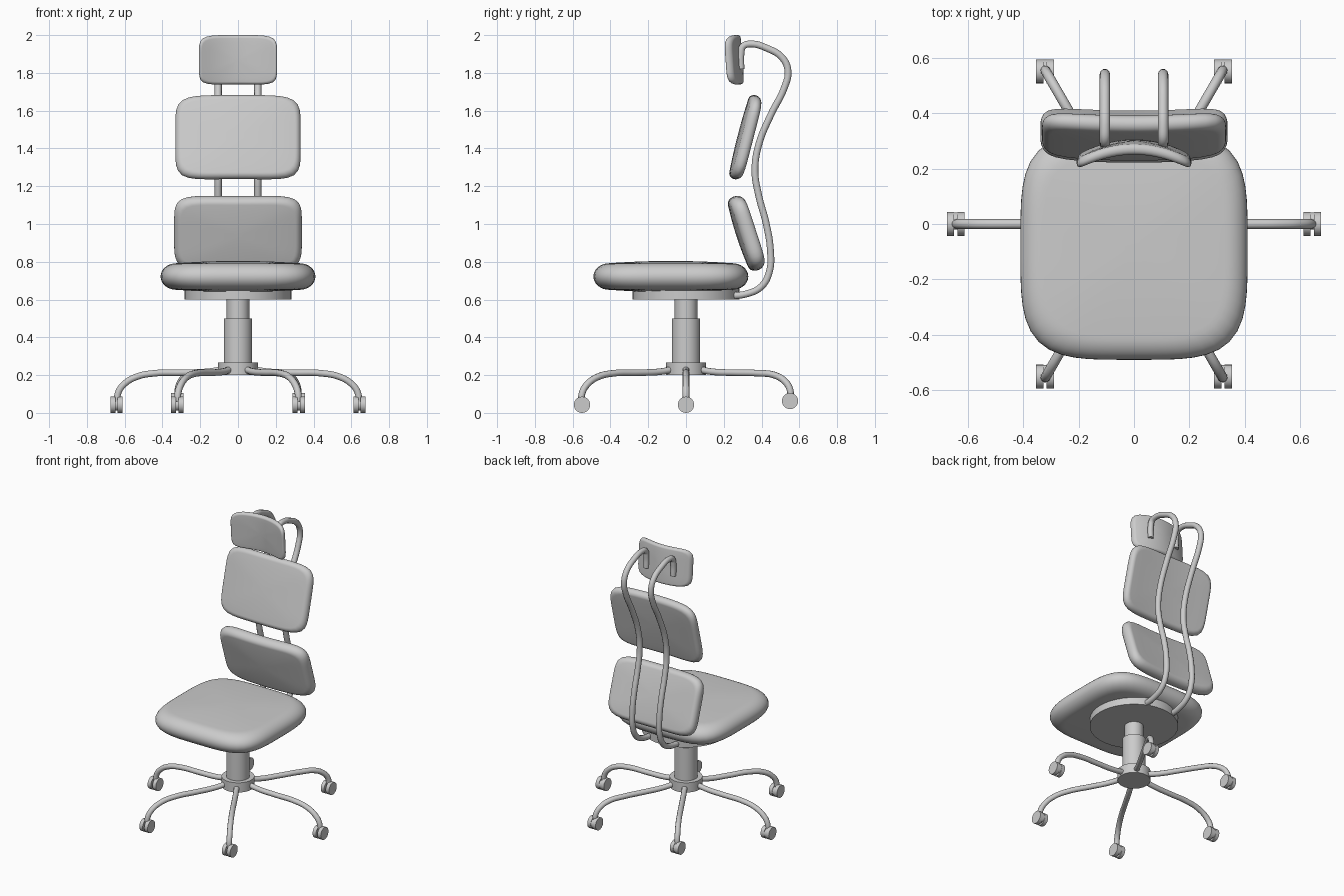
import bpy, bmesh, math
from mathutils import Matrix, Vector

cube = bpy.data.objects.get("Cube")
if cube:
    bpy.data.objects.remove(cube, do_unlink=True)

grey = bpy.data.materials.new("light grey")
grey.use_nodes = True
grey.diffuse_color = (0.6, 0.6, 0.6, 1)
grey.node_tree.nodes["Principled BSDF"].inputs["Base Color"].default_value = (0.6, 0.6, 0.6, 1)


def select_only(obj):
    bpy.ops.object.select_all(action='DESELECT')
    obj.select_set(True)
    bpy.context.view_layer.objects.active = obj


def finish(obj):
    obj.data.materials.clear()
    obj.data.materials.append(grey)
    select_only(obj)
    bpy.ops.object.shade_smooth_by_angle(angle=math.radians(40))
    return obj


def add_mesh(name, bm):
    bmesh.ops.recalc_face_normals(bm, faces=bm.faces)
    mesh = bpy.data.meshes.new(name)
    bm.to_mesh(mesh)
    bm.free()
    obj = bpy.data.objects.new(name, mesh)
    bpy.context.collection.objects.link(obj)
    return finish(obj)


def cylinder(name, radius, z0, z1, sides=40):
    bm = bmesh.new()
    bmesh.ops.create_cone(bm, cap_ends=True, segments=sides, radius1=radius,
                          radius2=radius, depth=z1 - z0,
                          matrix=Matrix.Translation((0, 0, (z0 + z1) / 2)))
    return add_mesh(name, bm)


def tube(name, points, radius):
    curve = bpy.data.curves.new(name, 'CURVE')
    curve.dimensions = '3D'
    curve.bevel_depth = radius
    curve.bevel_resolution = 3
    curve.resolution_u = 6
    curve.use_fill_caps = True
    spline = curve.splines.new('BEZIER')
    spline.bezier_points.add(len(points) - 1)
    for knot, p in zip(spline.bezier_points, points):
        knot.co = p
        knot.handle_left_type = knot.handle_right_type = 'AUTO'
    obj = bpy.data.objects.new(name, curve)
    bpy.context.collection.objects.link(obj)
    select_only(obj)
    bpy.ops.object.convert(target='MESH')
    return finish(bpy.context.object)


def cushion(name, half_w, half_h, thick, edge, power, matrix, bend=0.0, dome=0.0):
    """Pillow of stacked rounded outlines; local z is its thickness."""
    bm = bmesh.new()
    sides, steps, fill = 64, 8, (0.8, 0.55, 0.3, 0.1)
    half = thick / 2
    # Half profile: scale of the flat area, inset of the rim, height
    rim = [(1, edge * (1 - math.cos(a)), (half - dome) * math.sin(a))
           for a in (math.pi / 2 * i / steps for i in range(steps + 1))]
    top = rim + [(s, edge, half - dome * s * s) for s in fill]
    profile = [(s, d, -z) for s, d, z in reversed(top)] + top[1:]
    rings = []
    for s, d, z in profile:
        ring = []
        for k in range(sides):
            a = 2 * math.pi * k / sides
            c, n = math.cos(a), math.sin(a)
            r = (abs(c) ** power + abs(n) ** power) ** (-1 / power)
            x = (half_w - d) * s * c * r
            y = (half_h - d) * s * n * r
            ring.append(bm.verts.new((x, y, z + bend * x * x)))
        rings.append(ring)
    for lower, upper in zip(rings, rings[1:]):
        for k in range(sides):
            m = (k + 1) % sides
            bm.faces.new((lower[k], lower[m], upper[m], upper[k]))
    bm.faces.new(rings[0])
    bm.faces.new(rings[-1])
    bm.transform(matrix)
    return add_mesh(name, bm)


def upright(y, z, lean):
    """Stand a cushion up facing -y, leaning back by a number of degrees."""
    return Matrix.Translation((0, y, z)) @ Matrix.Rotation(math.radians(90 - lean), 4, 'X')


# Cushions
cushion("seat", 0.41, 0.41, 0.165, 0.085, 4, Matrix.Translation((0, -0.08, 0.722)), dome=0.012)
cushion("lower_back_cushion", 0.338, 0.205, 0.1, 0.035, 6, upright(0.315, 0.95, -18), bend=-0.17, dome=0.008)
cushion("upper_back_cushion", 0.332, 0.229, 0.075, 0.03, 6, upright(0.31, 1.46, 14.5), bend=-0.17, dome=0.006)
cushion("headrest", 0.207, 0.131, 0.045, 0.016, 6, upright(0.278, 1.87, -4), bend=1.3, dome=0.003)

# Support under the seat
cylinder("seat_plate", 0.283, 0.6, 0.66)
cylinder("piston", 0.06, 0.48, 0.62)
cylinder("column", 0.075, 0.22, 0.5)
cylinder("hub", 0.105, 0.2, 0.268)

# Bent back tubes, from the seat plate up to the headrest
back_path = [(0.2, 0.618), (0.32, 0.63), (0.4, 0.67), (0.442, 0.75), (0.447, 0.86),
             (0.425, 1.0), (0.385, 1.15), (0.365, 1.28), (0.385, 1.42), (0.45, 1.58),
             (0.52, 1.72), (0.54, 1.81), (0.51, 1.88), (0.43, 1.93), (0.34, 1.953),
             (0.302, 1.94), (0.291, 1.9), (0.291, 1.82)]
for side, x in (("left", 0.105), ("right", -0.105)):
    tube(side + "_back_tube", [(x, y, z) for y, z in back_path], 0.019)


def caster(name, centre):
    bm = bmesh.new()
    turn = Matrix.Rotation(math.pi / 2, 4, 'Y')
    # Two wheels, and a smaller block set back between them
    for dx, dy, radius, width in ((-0.019, 0, 0.043, 0.026), (0.019, 0, 0.043, 0.026),
                                  (0, 0.011, 0.031, 0.02)):
        place = Matrix.Translation(centre + Vector((dx, dy, 0)))
        bmesh.ops.create_cone(bm, cap_ends=True, segments=28, radius1=radius,
                              radius2=radius, depth=width, matrix=place @ turn)
    add_mesh(name, bm)


# Six curved legs with casters; the rear pair sits slightly higher
leg_path = [(0.05, 0.24), (0.1, 0.227), (0.17, 0.217), (0.3, 0.213), (0.44, 0.21),
            (0.54, 0.19), (0.605, 0.15), (0.635, 0.105), (0.64, 0.06)]
for i in range(6):
    angle = i * math.pi / 3
    c, s = math.cos(angle), math.sin(angle)
    lift = 0.02 if s > 0.1 else 0.0
    tube(f"leg_{i + 1}", [(r * c, r * s, z + lift * max(0, (r - 0.44) / 0.2))
                          for r, z in leg_path], 0.018)
    caster(f"caster_{i + 1}", Vector((0.643 * c, 0.636 * s, 0.043 + lift)))
